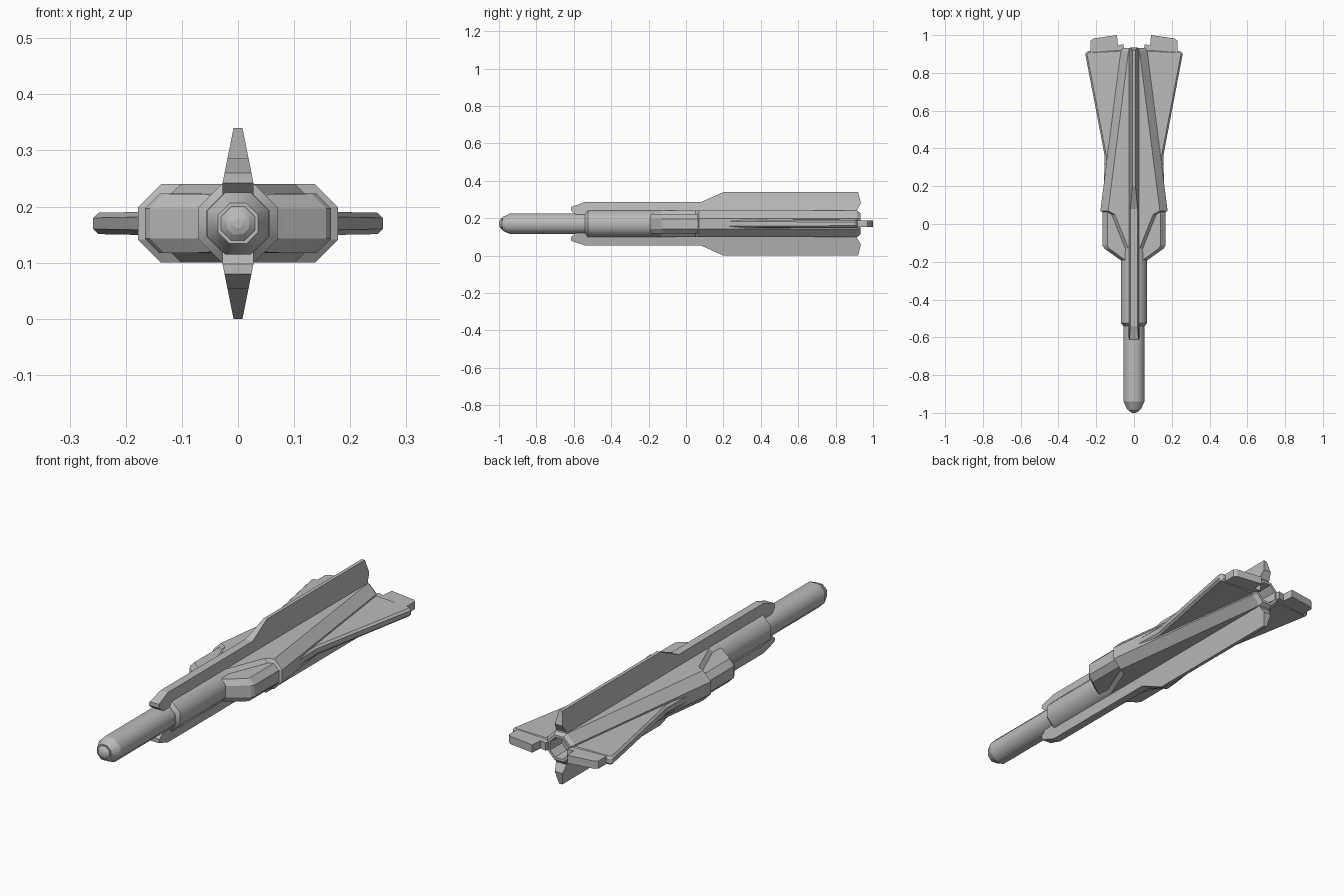
import bpy, bmesh

AXIS = 0.17  # height of the centre line

cube = bpy.data.objects.get("Cube")
if cube:
    bpy.data.objects.remove(cube, do_unlink=True)

grey = bpy.data.materials.new("hull_grey")
grey.use_nodes = True
COLOUR = (0.5, 0.5, 0.5, 1)
grey.diffuse_color = COLOUR
bsdf = next(n for n in grey.node_tree.nodes if n.type == 'BSDF_PRINCIPLED')
bsdf.inputs["Base Color"].default_value = COLOUR
bsdf.inputs["Roughness"].default_value = 0.6


def finish(name, bm):
    bmesh.ops.recalc_face_normals(bm, faces=bm.faces)
    mesh = bpy.data.meshes.new(name)
    bm.to_mesh(mesh)
    bm.free()
    mesh.materials.append(grey)
    obj = bpy.data.objects.new(name, mesh)
    obj.location.z = AXIS
    bpy.context.collection.objects.link(obj)
    return obj


def loft(name, sections, smooth=False):
    """Skin chamfered rectangles given as (y, half width, half height, chamfer)."""
    bm = bmesh.new()
    rings = []
    for y, w, h, c in sections:
        pts = [(w, h - c), (w - c, h), (c - w, h), (-w, h - c),
               (-w, c - h), (c - w, -h), (w - c, -h), (w, c - h)]
        rings.append([bm.verts.new((x, y, z)) for x, z in pts])
    for a, b in zip(rings, rings[1:]):
        for i in range(8):
            j = (i + 1) % 8
            bm.faces.new((a[i], a[j], b[j], b[i])).smooth = smooth
    bm.faces.new(rings[0])
    bm.faces.new(rings[-1])
    # keep the rings crisp, round only along the tube
    for e in bm.edges:
        if abs(e.verts[0].co.y - e.verts[1].co.y) < 1e-5:
            e.smooth = False
    return finish(name, bm)


def tube(y, r):
    return (y, r, r, r * 0.586)


def slab(name, outline, place, half):
    """Solid from an outline, with a half thickness that may vary along it."""
    bm = bmesh.new()
    sides = [[bm.verts.new(place(a, b, s * half(a, b))) for a, b in outline]
             for s in (1, -1)]
    n = len(outline)
    for side in sides:
        bm.faces.new(side)
    for i in range(n):
        j = (i + 1) % n
        bm.faces.new((sides[0][i], sides[0][j], sides[1][j], sides[1][i]))
    return finish(name, bm)


# Nose tube with chamfered end and domed tip
loft("nose_tube", [tube(-0.5, 0.055), tube(-0.94, 0.055), tube(-0.982, 0.036)], True)
loft("nose_tip", [tube(-0.97, 0.03), tube(-0.985, 0.03),
                  tube(-0.995, 0.02), tube(-1.0, 0.008)], True)

# Front body tube with collar
loft("front_body", [tube(-0.54, 0.056), tube(-0.525, 0.07), tube(0.1, 0.07)], True)

# Side pods, one block through the body
loft("side_pods", [(-0.2, 0.06, 0.045, 0.02), (-0.185, 0.08, 0.052, 0.025),
                   (-0.13, 0.157, 0.053, 0.026), (-0.115, 0.166, 0.053, 0.026),
                   (0.09, 0.166, 0.053, 0.026)])

# Main hull tapering to the tail, with the exhaust recess
loft("main_hull", [tube(-0.13, 0.07), (0.05, 0.142, 0.07, 0.041),
                   (0.07, 0.178, 0.07, 0.041), tube(0.915, 0.07),
                   tube(0.932, 0.058), tube(0.932, 0.046), tube(0.85, 0.042)])

# Upper and lower fins, thinning towards the edge
FIN = [(-0.59, 0.05), (-0.615, 0.072), (-0.615, 0.09), (-0.54, 0.116),
       (0.08, 0.116), (0.2, 0.17), (0.92, 0.17), (0.935, 0.11),
       (0.914, 0.075), (0.92, 0.055)]
for name, sign in (("upper_fin", 1), ("lower_fin", -1)):
    slab(name, FIN, lambda y, h, t: (t, y, sign * h),
         lambda y, h: min(0.028, 0.028 - 0.2 * (h - 0.07)))

# Swept wings and the tail plates behind them
WING = [(0.055, 0.12), (0.163, 0.07), (0.155, 0.36), (0.258, 0.9),
        (0.252, 0.915), (0.055, 0.925)]
PLATE = [(0.052, 0.88), (0.23, 0.88), (0.23, 0.97), (0.215, 0.982),
         (0.09, 1.0), (0.085, 0.945), (0.055, 0.952)]
for side, sign in (("left", 1), ("right", -1)):
    wing = slab(side + "_wing", WING, lambda x, y, t: (sign * x, y, t),
                lambda x, y: 0.024 - 0.02 * x)
    bevel = wing.modifiers.new("edge", 'BEVEL')
    bevel.width = 0.009
    bevel.segments = 1
    bevel.limit_method = 'ANGLE'
    bevel.angle_limit = 1.0
    slab(side + "_tail_plate", PLATE, lambda x, y, t: (sign * x, y, t),
         lambda x, y: 0.018)
